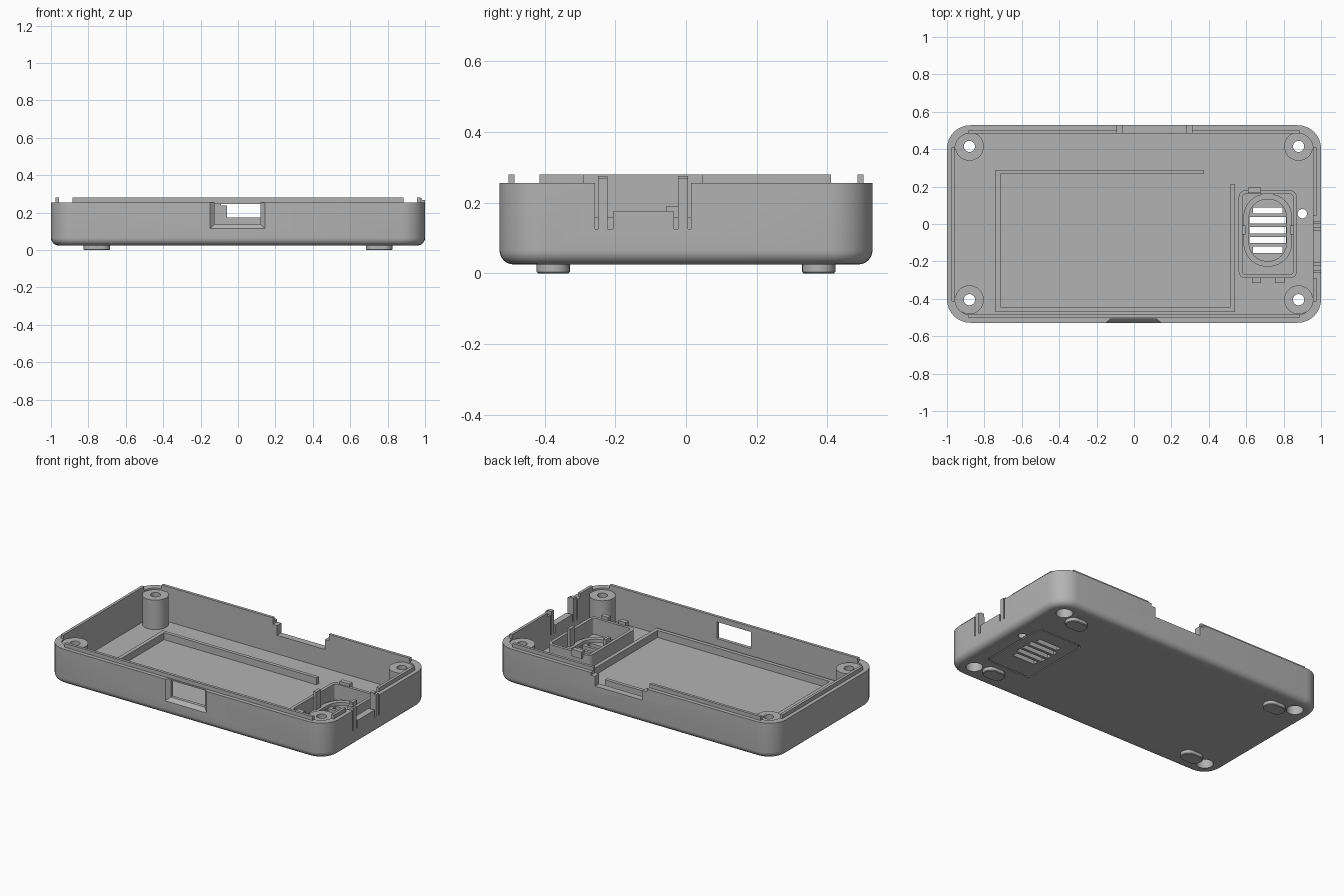
import bpy, bmesh, math

if "Cube" in bpy.data.objects:
    bpy.data.objects.remove(bpy.data.objects["Cube"])

COLOR = (0.45, 0.45, 0.45, 1)
grey = bpy.data.materials.new("plain_grey")
grey.use_nodes = True
grey.diffuse_color = COLOR
grey.node_tree.nodes["Principled BSDF"].inputs["Base Color"].default_value = COLOR


def finish(name, bm):
    bmesh.ops.remove_doubles(bm, verts=bm.verts, dist=1e-5)
    bmesh.ops.recalc_face_normals(bm, faces=bm.faces)
    mesh = bpy.data.meshes.new(name)
    bm.to_mesh(mesh)
    bm.free()
    mesh.materials.append(grey)
    ob = bpy.data.objects.new(name, mesh)
    bpy.context.collection.objects.link(ob)
    return ob


def rounded(cx, cy, hx, hy, r, z, seg=8):
    """Rounded rectangle outline at height z."""
    pts = []
    for k, (sx, sy) in enumerate([(1, 1), (-1, 1), (-1, -1), (1, -1)]):
        for i in range(seg + 1):
            a = math.pi / 2 * (k + i / seg)
            pts.append((cx + sx * (hx - r) + r * math.cos(a),
                        cy + sy * (hy - r) + r * math.sin(a), z))
    return pts


def loft(name, outlines, closed=False):
    """Skin a stack of outlines; cap the ends or close it into a ring."""
    bm = bmesh.new()
    loops = [[bm.verts.new(p) for p in o] for o in outlines]
    n = len(loops[0])
    pairs = list(zip(loops, loops[1:])) + ([(loops[-1], loops[0])] if closed else [])
    for a, b in pairs:
        for i in range(n):
            j = (i + 1) % n
            bm.faces.new((a[i], a[j], b[j], b[i]))
    if not closed:
        bm.faces.new(loops[0])
        bm.faces.new(loops[-1])
    return finish(name, bm)


def box(name, x0, x1, y0, y1, z0, z1):
    return loft(name, [[(x0, y0, z), (x1, y0, z), (x1, y1, z), (x0, y1, z)] for z in (z0, z1)])


def disc(name, x, y, r, z0, z1):
    return loft(name, [rounded(x, y, r, r, r, z) for z in (z0, z1)])


def ring(name, cx, cy, hx, hy, r, t, z0, z1):
    return loft(name, [rounded(cx, cy, hx, hy, r, z0), rounded(cx, cy, hx, hy, r, z1),
                       rounded(cx, cy, hx - t, hy - t, r - t, z1),
                       rounded(cx, cy, hx - t, hy - t, r - t, z0)], closed=True)


def activate(ob):
    bpy.ops.object.select_all(action="DESELECT")
    ob.select_set(True)
    bpy.context.view_layer.objects.active = ob


def smooth(ob):
    activate(ob)
    bpy.ops.object.shade_smooth_by_angle(angle=math.radians(30))


def cut(target, cutter):
    cutter.hide_render = True
    activate(target)
    mod = target.modifiers.new("cut", "BOOLEAN")
    mod.operation, mod.solver, mod.object = "DIFFERENCE", "EXACT", cutter
    bpy.ops.object.modifier_apply(modifier=mod.name)
    bpy.data.objects.remove(cutter)


# Tray shell with a rounded bottom edge
HX, HY, R, WALL = 1.0, 0.528, 0.125, 0.043
BASE, FLOOR, RIM, LIP = 0.025, 0.055, 0.255, 0.28


def inset(d, z):
    return rounded(0, 0, HX - d, HY - d, R - d, z)


F = 0.04
fillet = [inset(F * (1 - math.sin(a)), BASE + F * (1 - math.cos(a)))
          for a in [math.pi / 2 * i / 6 for i in range(7)]]
shell = loft("tray_shell", fillet + [inset(0, RIM), inset(WALL, RIM), inset(WALL, FLOOR)])

# Front window with a chamfered frame, open at the rim
chamfer = [[(x0, y, z0), (x1, y, z0), (x1, y, z1), (x0, y, z1)]
           for x0, x1, y, z0, z1 in [(-0.152, 0.147, -0.53, 0.113, 0.28),
                                     (-0.125, 0.12, -0.507, 0.138, 0.265)]]
cut(shell, loft("window_chamfer", chamfer))
cut(shell, box("window_opening", -0.125, 0.12, -0.515, -0.46, 0.138, 0.246))

# Back notch with a stepped top
cut(shell, box("back_notch", -0.06, 0.28, 0.45, 0.6, 0.175, 0.3))
cut(shell, box("back_notch_step", -0.09, 0.31, 0.45, 0.6, 0.238, 0.3))

# Side port opening and the slots that free its two spring clips
cut(shell, box("side_port", 0.9, 1.1, -0.207, -0.034, 0.175, 0.3))
for y0, y1 in [(-0.258, -0.249), (-0.222, -0.207), (-0.034, -0.022), (0.005, 0.014)]:
    cut(shell, box("clip_slot", 0.9, 1.1, y0, y1, 0.125, 0.3))
for y in (-0.249, -0.022):
    box("spring_clip", 0.958, 0.985, y, y + 0.027, 0.13, 0.275)
    box("clip_hook", 0.98, 1.0, y, y + 0.027, 0.25, 0.268)

# Lip strips standing on the inner half of the rim
xo, xi, yo, yi = HX - 0.025, HX - WALL, HY - 0.025, HY - WALL
for x0, x1, y0, y1 in [(-0.885, 0.885, -yo, -yi), (-0.885, -0.09, yi, yo),
                       (0.31, 0.885, yi, yo), (-xo, -xi, -0.415, 0.41),
                       (xi, xo, -0.415, -0.29), (xi, xo, 0.045, 0.41)]:
    box("rim_lip", x0, x1, y0, y1, 0.247, LIP)

# Screw bosses and feet in the four corners
for sx in (-1, 1):
    for y in (-0.405, 0.415):
        x = sx * 0.88
        cut(shell, disc("screw_recess", x, y, 0.05, 0, 0.1))
        profile = [(0.05, 0.035), (0.077, 0.035), (0.077, 0.245),
                   (0.03, 0.245), (0.03, 0.19), (0.05, 0.19)]
        smooth(loft("screw_boss", [rounded(x, y, r, r, r, z) for r, z in profile], closed=True))
    for sy in (-1, 1):
        smooth(loft("foot", [rounded(sx * 0.755, sy * 0.376, 0.071 - d, 0.047 - d, 0.046 - d, z)
                             for d, z in [(0.004, 0), (0, 0.004), (0, 0.03)]]))

# Speaker grille: slots, floor groove and small vent hole
GX, GY = 0.715, -0.033
for i in range(-2, 3):
    w = 0.08 if abs(i) == 2 else 0.097
    y = GY + i * 0.0525
    cut(shell, box("grille_slot", GX - w, GX + w, y - 0.017, y + 0.017, 0, 0.1))
cut(shell, disc("vent_hole", 0.9, 0.055, 0.025, 0, 0.1))
cut(shell, ring("panel_groove", GX, -0.055, 0.165, 0.24, 0.03, 0.007, 0.01, 0.033))
smooth(shell)

# Speaker holder: outer wall, oval seat, retaining clips and tabs
smooth(ring("speaker_wall", GX, -0.055, 0.155, 0.235, 0.035, 0.02, 0.05, 0.16))
smooth(ring("speaker_seat", GX, GY, 0.13, 0.195, 0.125, 0.03, 0.05, 0.075))
for s in (-1, 1):
    x = GX + s * 0.128
    box("speaker_clip", x - 0.01, x + 0.01, -0.055, -0.007, 0.05, 0.19)
for x, y, w in [(0.645, 0.18, 0.035), (0.655, -0.3, 0.025), (0.78, -0.3, 0.025)]:
    box("speaker_tab", x - w, x + w, y - 0.015, y + 0.015, 0.135, 0.18)

# Low ribs framing the battery bay
for x0, x1, y0, y1 in [(-0.74, 0.375, 0.267, 0.29), (-0.74, -0.715, -0.47, 0.29),
                       (-0.74, 0.54, -0.47, -0.445), (0.515, 0.54, -0.47, 0.215)]:
    box("bay_rib", x0, x1, y0, y1, 0.05, 0.1)
